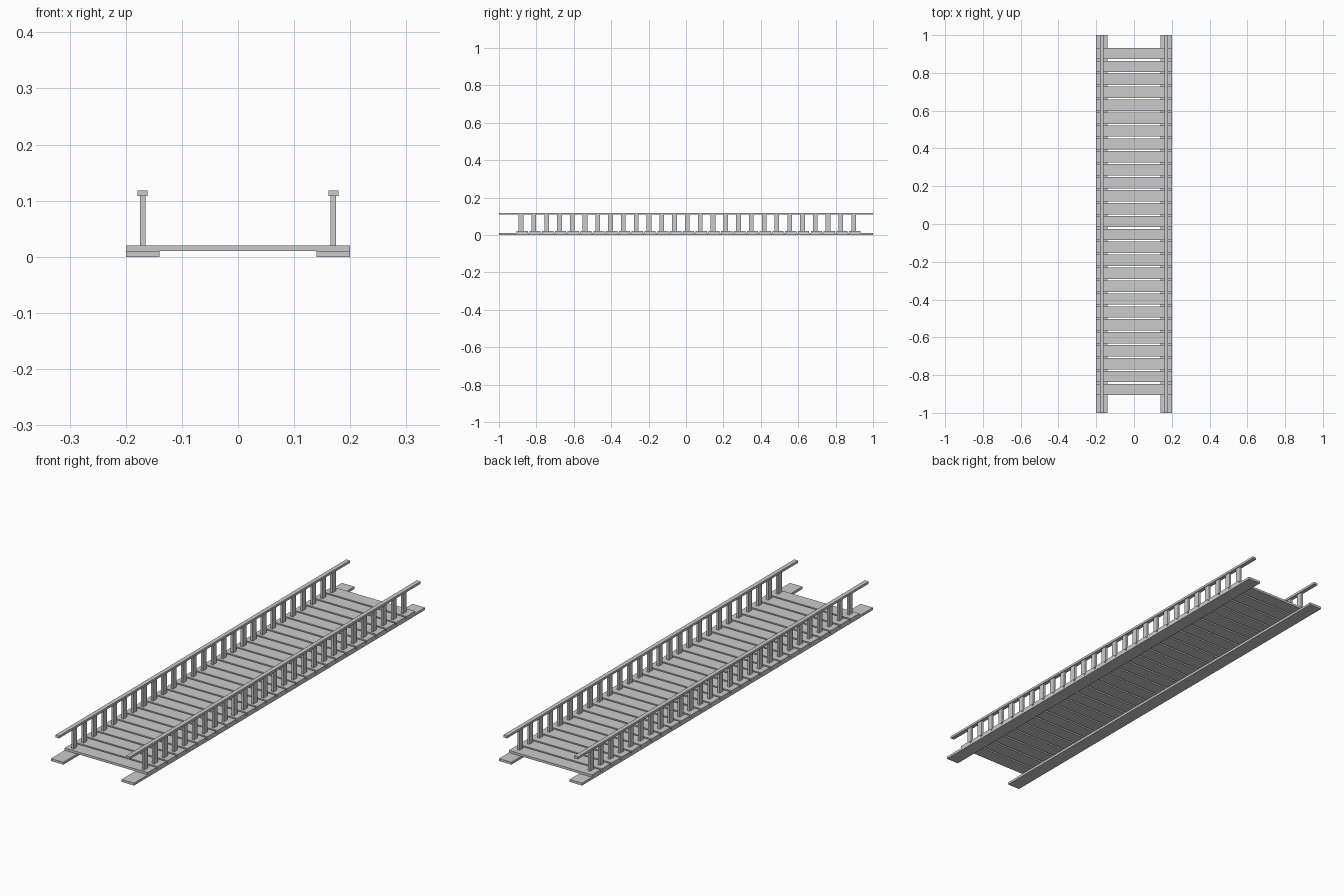
import bpy

if "Cube" in bpy.data.objects:
    bpy.data.objects.remove(bpy.data.objects["Cube"])

COUNT = 27        # planks, and posts per side
PITCH = 0.0684    # spacing along the bridge


def box(name, x, y, z):
    """Box from (min, max) ranges on each axis."""
    corners = [(a, b, c) for a in x for b in y for c in z]
    faces = [(0, 1, 3, 2), (4, 6, 7, 5), (0, 4, 5, 1),
             (2, 3, 7, 6), (0, 2, 6, 4), (1, 5, 7, 3)]
    mesh = bpy.data.meshes.new(name)
    mesh.from_pydata(corners, [], faces)
    ob = bpy.data.objects.new(name, mesh)
    bpy.context.collection.objects.link(ob)
    return ob


def repeat(ob):
    """Repeat a part along the length of the bridge."""
    mod = ob.modifiers.new("Repeat", 'ARRAY')
    mod.count = COUNT
    mod.use_relative_offset = False
    mod.use_constant_offset = True
    mod.constant_offset_displace = (0, PITCH, 0)


def mirror(ob):
    """Mirror a part to the left side."""
    ob.modifiers.new("Mirror", 'MIRROR').use_axis[0] = True


# Long base beams on both sides
mirror(box("base_beams", (0.14, 0.20), (-1, 1), (0, 0.0105)))

# Walkway planks
repeat(box("deck_planks", (-0.20, 0.20), (-0.906, -0.846), (0.0105, 0.0205)))

# Railing posts, one pair per plank
posts = box("railing_posts", (0.165, 0.175), (-0.8945, -0.8695), (0.0205, 0.1085))
repeat(posts)
mirror(posts)

# Handrails
mirror(box("handrails", (0.161, 0.179), (-1, 1), (0.1085, 0.1185)))
